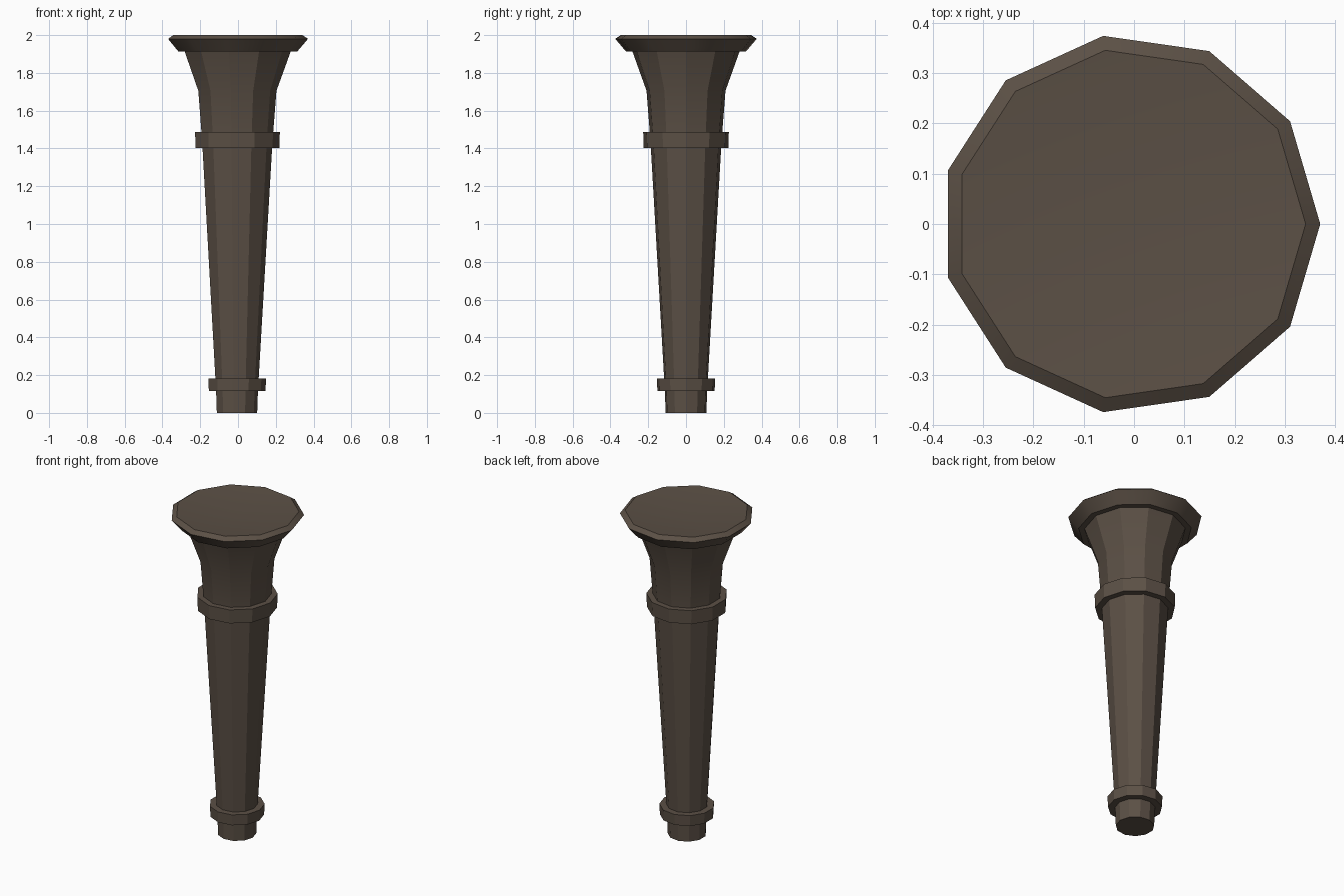
import bpy, bmesh, math

if "Cube" in bpy.data.objects:
    bpy.data.objects.remove(bpy.data.objects["Cube"])

SIDES = 11
CX = -0.0075  # an odd-sided ring is off-centre, so shift it to centre the bounds

mat = bpy.data.materials.new("dark_brown")
mat.diffuse_color = (0.105, 0.08, 0.06, 1)
mat.use_nodes = True
mat.node_tree.nodes["Principled BSDF"].inputs["Base Color"].default_value = mat.diffuse_color


def lathe(name, profile):
    """Revolve (radius, z) points into an 11-sided solid; radius 0 is a pole."""
    bm = bmesh.new()
    rings = []
    for r, z in profile:
        n = SIDES if r > 0 else 1
        rings.append([bm.verts.new((CX + r * math.cos(2 * math.pi * i / SIDES),
                                    r * math.sin(2 * math.pi * i / SIDES), z))
                      for i in range(n)])
    for a, b in zip(rings, rings[1:]):
        for i in range(SIDES):
            j = (i + 1) % SIDES
            if len(b) == 1:
                bm.faces.new((a[i], a[j], b[0]))
            else:
                bm.faces.new((a[i], a[j], b[j], b[i]))
    bm.faces.new(rings[0][::-1])
    bmesh.ops.recalc_face_normals(bm, faces=bm.faces)
    me = bpy.data.meshes.new(name)
    bm.to_mesh(me)
    bm.free()
    me.materials.append(mat)
    ob = bpy.data.objects.new(name, me)
    bpy.context.collection.objects.link(ob)
    bpy.context.view_layer.objects.active = ob
    ob.select_set(True)
    bpy.ops.object.shade_smooth_by_angle(angle=math.radians(30))
    ob.select_set(False)


lathe("torch_body", [
    (0.109, 0), (0.113, 0.117),                      # foot
    (0.153, 0.117), (0.156, 0.183), (0.117, 0.183),  # lower band
    (0.188, 1.403),                                  # tapered shaft
    (0.226, 1.403), (0.229, 1.488), (0.194, 1.488),  # upper band
    (0.211, 1.705), (0.286, 1.912),                  # neck and flare
    (0.320, 1.912), (0.378, 1.98), (0.349, 2.0),     # rim
    (0, 1.97),                                       # shallow dished top
])
